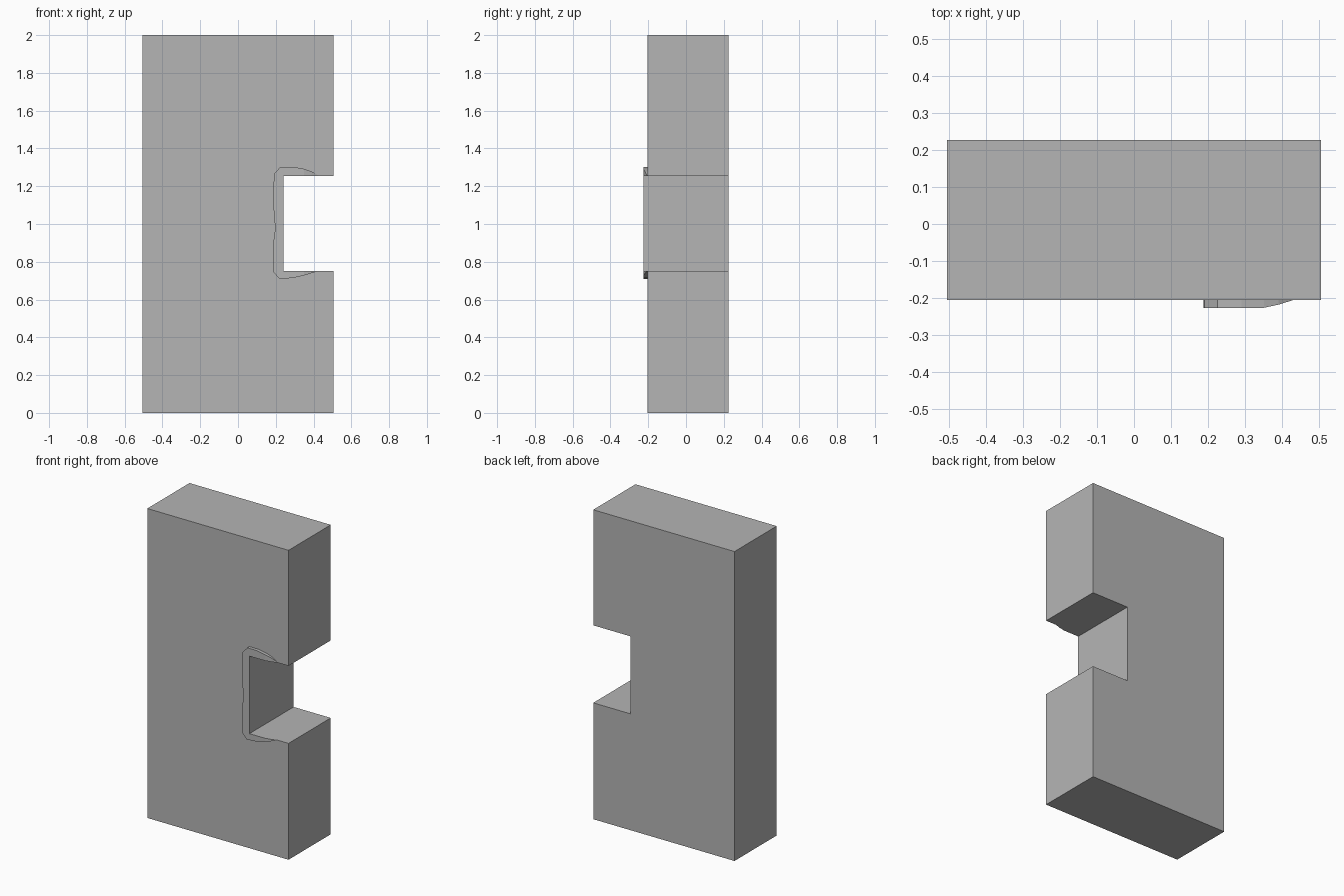
import bpy, bmesh

cube = bpy.data.objects.get("Cube")
if cube:
    bpy.data.objects.remove(cube, do_unlink=True)

grey = bpy.data.materials.new("plain grey")
grey.use_nodes = True
colour = (0.46, 0.46, 0.46, 1)
grey.diffuse_color = colour
grey.node_tree.nodes["Principled BSDF"].inputs["Base Color"].default_value = colour

FRONT, BACK, LIP = -0.205, 0.226, -0.226
LOW, HIGH, INNER = 0.752, 1.253, 0.24


def finish(name, bm):
    bmesh.ops.recalc_face_normals(bm, faces=bm.faces)
    mesh = bpy.data.meshes.new(name)
    bm.to_mesh(mesh)
    bm.free()
    mesh.materials.append(grey)
    obj = bpy.data.objects.new(name, mesh)
    bpy.context.collection.objects.link(obj)
    return obj


# Slab with a square notch in its left edge
profile = [(-0.505, 0), (0.505, 0), (0.505, LOW), (INNER, LOW),
           (INNER, HIGH), (0.505, HIGH), (0.505, 2), (-0.505, 2)]
bm = bmesh.new()
face = bm.faces.new([bm.verts.new((x, FRONT, z)) for x, z in profile])
new = bmesh.ops.extrude_face_region(bm, geom=[face])["geom"]
bmesh.ops.translate(bm, vec=(0, BACK - FRONT, 0),
                    verts=[v for v in new if isinstance(v, bmesh.types.BMVert)])
finish("notched_slab", bm)

# Raised lip around the notch: (outer point, inner point) pairs
pairs = [((0.43, 1.254), (0.43, HIGH)), ((0.39, 1.278), (0.39, HIGH)),
         ((0.35, 1.292), (0.35, HIGH)), ((0.29, 1.303), (0.29, HIGH)),
         ((0.225, 1.303), (INNER, HIGH)), ((0.19, 1.265), (INNER, 1.24)),
         ((0.187, 1.1), (INNER, 1.1)), ((0.197, 0.975), (INNER, 0.975)),
         ((0.187, 0.9), (INNER, 0.9)), ((0.187, 0.745), (INNER, 0.77)),
         ((0.22, 0.71), (INNER, LOW)), ((0.29, 0.714), (0.29, LOW)),
         ((0.35, 0.728), (0.35, LOW)), ((0.39, 0.74), (0.39, LOW)),
         ((0.43, 0.751), (0.43, LOW))]


def lip_y(x):
    # The lip fades into the slab towards its open ends
    fade = min(1, max(0, (x - 0.35) / 0.08))
    return LIP + (FRONT - LIP) * fade ** 1.3


bm = bmesh.new()
rows = []
for (ox, oz), (ix, iz) in pairs:
    rows.append([bm.verts.new(p) for p in (
        (ox, FRONT, oz), (ox, lip_y(ox), oz), (ix, lip_y(ix), iz), (ix, FRONT, iz))])
for a, b in zip(rows, rows[1:]):
    for i in range(3):
        bm.faces.new((a[i], a[i + 1], b[i + 1], b[i]))
bmesh.ops.remove_doubles(bm, verts=bm.verts, dist=0.0001)
finish("notch_lip", bm)
